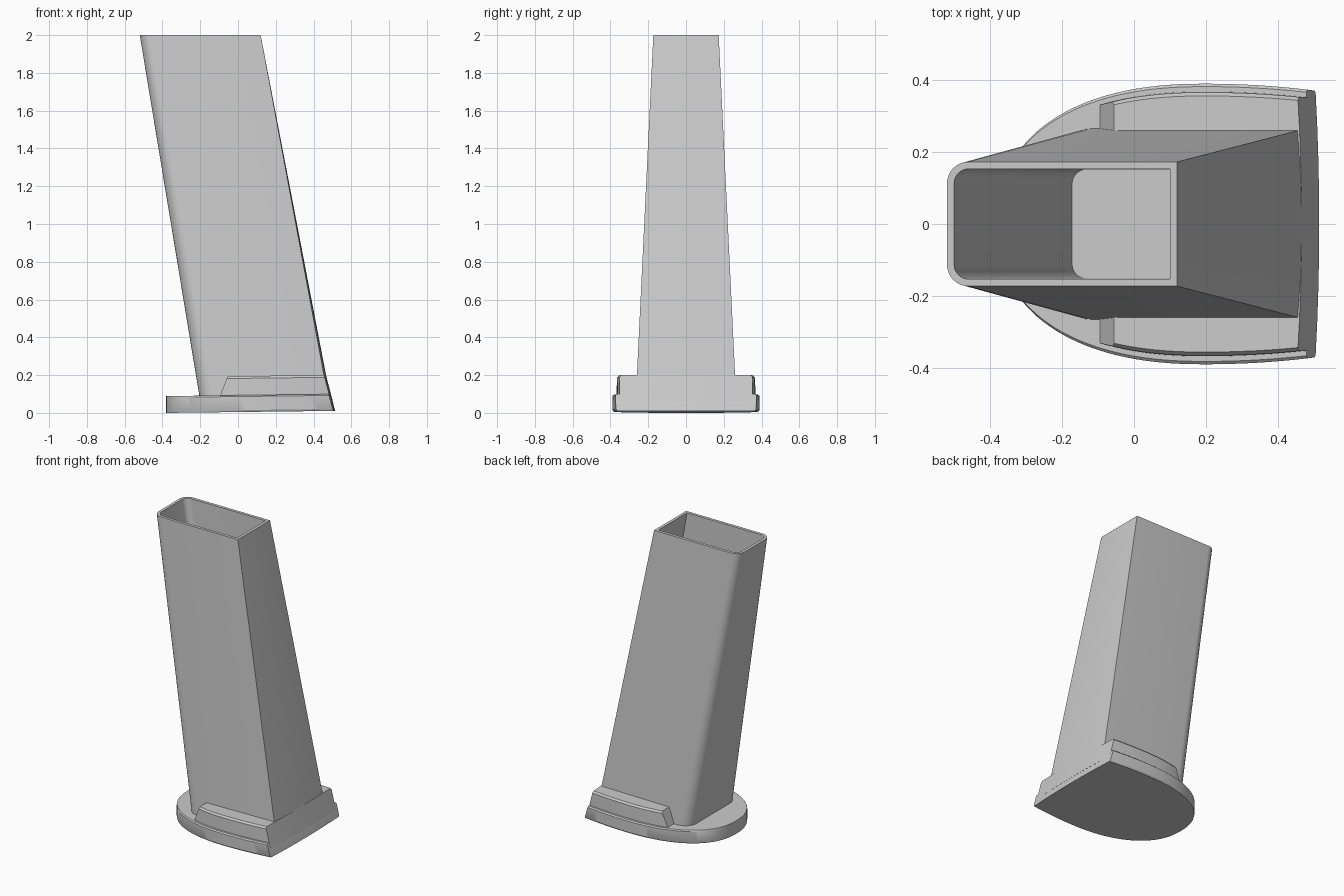
import bpy, bmesh, math

if "Cube" in bpy.data.objects:
    bpy.data.objects.remove(bpy.data.objects["Cube"])


def loft(name, rings):
    """Skin a stack of equal-length rings and cap both ends."""
    bm = bmesh.new()
    vs = [[bm.verts.new(p) for p in r] for r in rings]
    n = len(rings[0])
    for a, b in zip(vs, vs[1:]):
        for i in range(n):
            j = (i + 1) % n
            bm.faces.new((a[i], a[j], b[j], b[i]))
    bm.faces.new(vs[0])
    bm.faces.new(vs[-1])
    bmesh.ops.remove_doubles(bm, verts=bm.verts, dist=1e-5)
    bmesh.ops.recalc_face_normals(bm, faces=bm.faces)
    me = bpy.data.meshes.new(name)
    bm.to_mesh(me)
    bm.free()
    ob = bpy.data.objects.new(name, me)
    bpy.context.collection.objects.link(ob)
    return ob


def half_width(x):
    """Half width of the foot plan at x."""
    if x < 0.2:
        u = min(1, (0.2 - x) / 0.58)
        return 0.39 * (1 - u ** 2.3) ** (1 / 2.3)
    return 0.39 - 0.02 * ((x - 0.2) / 0.31) ** 2


def foot_ring(xl, xr, z, tilt, inset=0.0, n=40):
    """Plan outline from xl to a gently bowed right end at xr."""
    xs = [xl + (xr - xl) * (1 - math.cos(math.pi / 2 * i / n)) for i in range(n + 1)]
    k = 1 - inset / 0.39
    side = [(x, half_width(x) * k) for x in xs]
    ye = side[-1][1]
    end = [(xr + 0.01 * (1 - t * t), ye * t) for t in (0.75, 0.5, 0.25, 0, -0.25, -0.5, -0.75)]
    pts = side + end + [(x, -y) for x, y in reversed(side)]
    return [(x, y, z + tilt * (x + 0.38)) for x, y in pts]


def tube_ring(xl, xr, hw, r, z, bulge=0.0, n=8):
    """Section with two rounded corners on the left, square on the right."""
    upper = [(xl + r - r * math.cos(a), hw - r + r * math.sin(a))
             for a in (math.pi / 2 * i / n for i in range(n + 1))]
    end = [(xr + bulge * (1 - t * t), hw * t) for t in (1, 0.5, 0, -0.5, -1)]
    return [(x, y, z) for x, y in upper + end + [(x, -y) for x, y in reversed(upper)]]


# Foot plate with a D-shaped plan and sloped right end
plate = loft("foot_plate", [
    foot_ring(-0.38, 0.505, 0.0, 0.012, 0.006),
    foot_ring(-0.38, 0.502, 0.01, 0.012),
    foot_ring(-0.38, 0.482, 0.082, 0.012),
    foot_ring(-0.38, 0.479, 0.089, 0.012, 0.008)])

# Raised block on the plate, flush with the sloped end
block = loft("foot_block", [
    foot_ring(-0.11, 0.492, 0.05, 0.012, 0.022),
    foot_ring(-0.06, 0.459, 0.178, 0.012, 0.024),
    foot_ring(-0.055, 0.456, 0.19, 0.012, 0.034)])

# Leaning, tapering leg
leg = loft("leg", [
    tube_ring(-0.198, 0.483, 0.267, 0.085, 0.05, 0.012),
    tube_ring(-0.52, 0.12, 0.173, 0.06, 2.0)])

# Hollow core cut from every part
core = loft("core_cutter", [
    tube_ring(-0.172, 0.435, 0.152, 0.04, 0.04),
    tube_ring(-0.5033, 0.0965, 0.153, 0.04, 2.02)])
core.hide_render = True
core.hide_viewport = False
core.display_type = 'WIRE'

for ob in (plate, block, leg):
    bpy.ops.object.select_all(action='DESELECT')
    ob.select_set(True)
    bpy.context.view_layer.objects.active = ob
    mod = ob.modifiers.new("hollow", 'BOOLEAN')
    mod.operation = 'DIFFERENCE'
    mod.solver = 'EXACT'
    mod.object = core
    bpy.ops.object.modifier_apply(modifier=mod.name)
    bpy.ops.object.shade_smooth_by_angle(angle=math.radians(30))

bpy.data.objects.remove(core, do_unlink=True)
